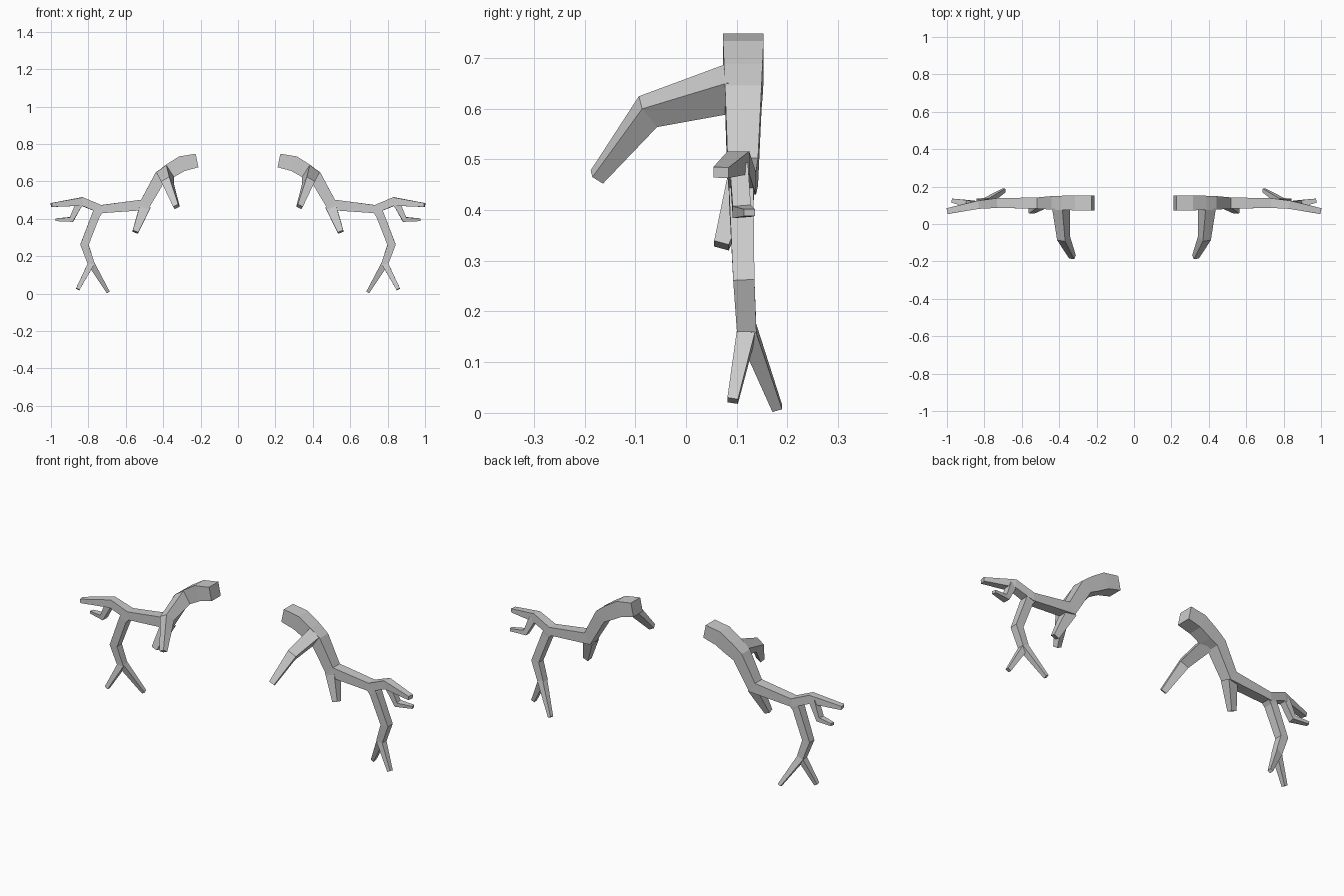
import bpy
from mathutils import Vector


def limb(name, rings, side=(0, 1, 0), cap_base=False):
    """Four-sided tapering limb. Each ring: x, y, z, size along side, size across.
    Mirrored to the other half of the model."""
    side = Vector(side).normalized()
    pts = [Vector(r[:3]) for r in rings]
    verts, faces = [], []
    n = len(pts)
    for i, r in enumerate(rings):
        before = (pts[i] - pts[max(i - 1, 0)]).normalized()
        after = (pts[min(i + 1, n - 1)] - pts[i]).normalized()
        t = (before + after).normalized()
        s = (side - t * side.dot(t)).normalized()
        u = t.cross(s)
        mitre = 1 / max(t.dot(after if i < n - 1 else before), 0.6)
        a, b = s * r[3] / 2, u * r[4] / 2 * mitre
        verts += [pts[i] + a + b, pts[i] - a + b, pts[i] - a - b, pts[i] + a - b]
    for i in range(n - 1):
        for k in range(4):
            j = (k + 1) % 4
            faces.append((4 * i + k, 4 * i + j, 4 * i + 4 + j, 4 * i + 4 + k))
    if cap_base:
        faces.append((3, 2, 1, 0))
    e = 4 * (n - 1)
    faces.append((e, e + 1, e + 2, e + 3))
    me = bpy.data.meshes.new(name)
    me.from_pydata(verts, [], faces)
    ob = bpy.data.objects.new(name, me)
    bpy.context.collection.objects.link(ob)
    # consistent outward normals
    import bmesh
    bm = bmesh.new()
    bm.from_mesh(me)
    bmesh.ops.recalc_face_normals(bm, faces=bm.faces)
    bm.to_mesh(me)
    bm.free()
    ob.modifiers.new("mirror", 'MIRROR').use_mirror_merge = False
    return ob


# main beam running out into the upper outer twig
limb("main_beam", [
    (0.219, 0.113, 0.712, 0.080, 0.074),
    (0.300, 0.113, 0.695, 0.080, 0.082),
    (0.366, 0.113, 0.655, 0.076, 0.078),
    (0.417, 0.113, 0.622, 0.072, 0.066),
    (0.500, 0.112, 0.475, 0.060, 0.058),
    (0.735, 0.112, 0.452, 0.052, 0.043),
    (0.834, 0.103, 0.493, 0.044, 0.044),
    (0.998, 0.069, 0.474, 0.031, 0.021)], cap_base=True)

# forward tine with an elbow
limb("front_tine", [
    (0.390, 0.090, 0.640, 0.066, 0.074),
    (0.377, -0.075, 0.594, 0.050, 0.050),
    (0.329, -0.176, 0.465, 0.030, 0.026)], side=(0.05, 0, -0.035))

# short downward tine
limb("short_tine", [
    (0.497, 0.112, 0.465, 0.056, 0.058),
    (0.549, 0.070, 0.330, 0.030, 0.032)])

# long lower branch
limb("lower_branch", [
    (0.738, 0.110, 0.450, 0.050, 0.048),
    (0.758, 0.109, 0.425, 0.048, 0.044),
    (0.821, 0.114, 0.262, 0.042, 0.042),
    (0.784, 0.120, 0.158, 0.038, 0.036)])

# forked tips of the lower branch
limb("inner_fork", [
    (0.788, 0.120, 0.166, 0.036, 0.036),
    (0.695, 0.180, 0.009, 0.020, 0.018)])
limb("outer_fork", [
    (0.784, 0.120, 0.163, 0.037, 0.034),
    (0.857, 0.092, 0.024, 0.021, 0.020)])

# small bent twig below the outer end
limb("outer_twig", [
    (0.847, 0.104, 0.485, 0.036, 0.038),
    (0.890, 0.110, 0.397, 0.036, 0.024),
    (0.975, 0.125, 0.395, 0.022, 0.014)])
